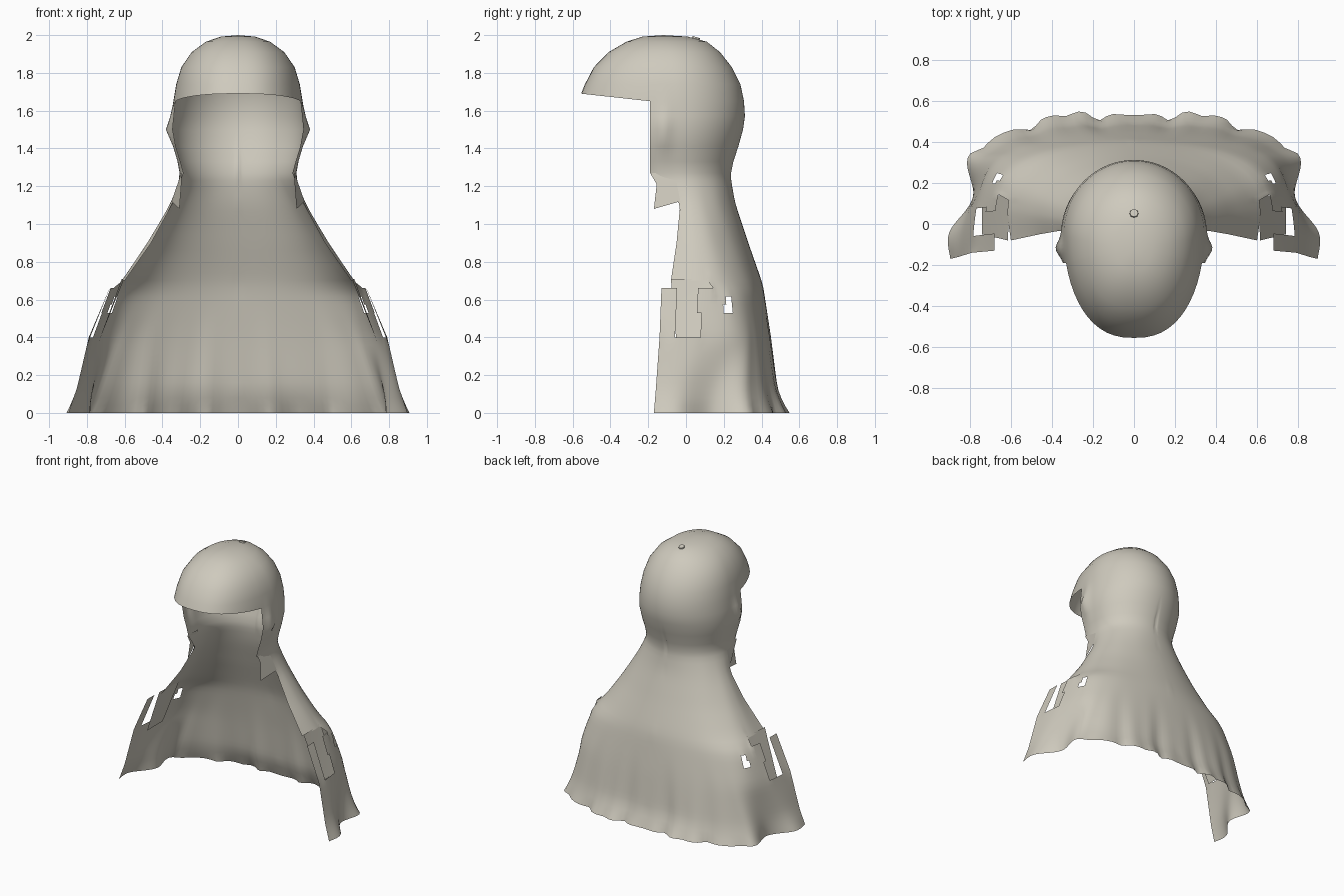
import bpy, bmesh, math

if "Cube" in bpy.data.objects:
    bpy.data.objects.remove(bpy.data.objects["Cube"])

cloth = bpy.data.materials.new("beige_cloth")
cloth.diffuse_color = (0.62, 0.59, 0.51, 1)
cloth.use_nodes = True
cloth.node_tree.nodes["Principled BSDF"].inputs["Base Color"].default_value = cloth.diffuse_color

SIDE, VISOR = 48, 12          # columns back-to-opening, then across the visor
RIM, EDGE_Y = 1.65, -0.19     # visor rim height, depth of the face opening

# hood rings: height, half width, back y, front y, y of the widest place
HOOD = [
    (2.00, 0.00, -0.12, -0.12, -0.12),
    (1.992, 0.09, 0.01, -0.23, -0.11),
    (1.965, 0.17, 0.11, -0.315, -0.10),
    (1.91, 0.245, 0.18, -0.41, -0.08),
    (1.83, 0.300, 0.243, -0.488, -0.07),
    (1.74, 0.327, 0.288, -0.535, -0.06),
    (1.65, 0.342, 0.307, -0.555, -0.05),
    (1.57, 0.350, 0.312, -0.555, -0.05),
    (1.50, 0.355, 0.302, -0.555, -0.05),
    (1.41, 0.340, 0.277, -0.555, -0.05),
    (1.33, 0.315, 0.242, -0.555, -0.05),
    (1.27, 0.298, 0.232, -0.555, -0.05),
]

# cape half sections from the back centre round to the front edge
CAPE = [
    (1.11, [(0, .26), (.15, .24), (.27, .18), (.335, .10), (.355, .03), (.345, -.03)]),
    (0.90, [(0, .33), (.18, .31), (.34, .25), (.45, .15), (.48, .05), (.46, -.05)]),
    (0.70, [(0, .40), (.22, .38), (.43, .32), (.57, .21), (.615, .08), (.60, -.08)]),
    (0.66, [(0, .41), (.24, .39), (.46, .34), (.61, .25), (.67, .10), (.68, -.13)]),
    (0.40, [(0, .45), (.28, .44), (.55, .38), (.70, .28), (.765, .09), (.79, -.14)]),
    (0.12, [(0, .485), (.26, .49), (.50, .45), (.745, .33), (.775, .14), (.845, -.03), (.855, -.16)]),
    (0.00, [(0, .53), (.27, .55), (.52, .49), (.80, .345), (.785, .13), (.90, -.04), (.895, -.17)]),
]


def finish(name, bm, smooth=50, mirror=True):
    bmesh.ops.remove_doubles(bm, verts=bm.verts, dist=0.0005)
    me = bpy.data.meshes.new(name)
    bm.to_mesh(me)
    bm.free()
    me.materials.append(cloth)
    ob = bpy.data.objects.new(name, me)
    bpy.context.collection.objects.link(ob)
    if mirror:
        ob.modifiers.new("mirror", 'MIRROR').merge_threshold = 0.001
    bpy.ops.object.select_all(action='DESELECT')
    bpy.context.view_layer.objects.active = ob
    ob.select_set(True)
    bpy.ops.object.shade_smooth_by_angle(angle=math.radians(smooth))
    return ob


def grid(rows, keep=lambda c: True):
    """Skin a list of point rows, keeping only the faces that pass the rule."""
    bm = bmesh.new()
    vs = [[bm.verts.new(p) for p in row] for row in rows]
    for i in range(len(rows) - 1):
        for j in range(min(len(rows[i]), len(rows[i + 1])) - 1):
            q = (vs[i][j], vs[i][j + 1], vs[i + 1][j + 1], vs[i + 1][j])
            c = sum((v.co for v in q), q[0].co * 0) / 4
            if keep(c):
                bm.faces.new(q)
    loose = [v for v in bm.verts if not v.link_faces]
    bmesh.ops.delete(bm, geom=loose, context='VERTS')
    return bm


def hood_ring(z, hw, yb, yf, yc):
    """Egg-shaped half ring; below the rim it stops at the face opening."""
    ref_yc, ref_yf = (-0.05, -0.555) if z >= RIM else (yc, yf)
    stop = math.pi / 2 + math.asin((ref_yc - EDGE_Y) / (ref_yc - ref_yf))
    angles = [stop * j / SIDE for j in range(SIDE + 1)]
    if z >= RIM:
        angles += [stop + (math.pi - stop) * j / VISOR for j in range(1, VISOR + 1)]
    pts = []
    for a in angles:
        c, s = math.cos(a), max(0, math.sin(a))
        y = yc + (yb - yc if c > 0 else yc - yf) * c
        x = hw * (s if c > 0 else s ** 0.82)
        # ear bulge beside the face
        x += 0.03 * math.exp(-((y + 0.12) / 0.045) ** 2 - ((z - 1.5) / 0.07) ** 2)
        lift = 0.04 * max(0, EDGE_Y - y) / 0.365 if z == RIM else 0
        pts.append((x, y, z + lift))
    return pts


def spline(pts, t):
    """Smooth curve through the section points, t from 0 to 1."""
    n = len(pts) - 1
    k = min(int(t * n), n - 1)
    f = t * n - k
    a, b, c, d = (pts[abs(k - 1)], pts[k], pts[k + 1], pts[min(k + 2, n)])
    if k == 0:
        a = (-a[0], a[1])
    return [0.5 * (2 * q + (r - p) * f + (2 * p - 5 * q + 4 * r - s) * f * f
                   + (3 * q - p - 3 * r + s) * f ** 3) for p, q, r, s in zip(a, b, c, d)]


def fold(x, y, z, t):
    """Hanging folds that deepen toward the hem."""
    w = max(0, 1 - z / 0.55) ** 1.3
    dent = sum(d * math.exp(-((t - c) / 0.028) ** 2)
               for c, d in ((.11, .06), (.21, .025), (.33, .06), (.46, .04)))
    return (x * (1 - w * dent * 0.5), y - w * dent * 0.8 * (1 - t), z)


def cape_cloth(c):
    """Arm slit, notch below it and a small tear."""
    if c.x < 0.5 or c.z > 0.70:
        return True
    slit = c.z > 0.66 and c.y < 0.13
    notch = c.z > 0.40 and -0.05 < c.y < 0.07
    tear = 0.51 < c.z < 0.60 and 0.205 < c.y < 0.24
    return not (slit or notch or tear)


# hood with projecting visor, running on into the cape
hood_rows = [hood_ring(*r) for r in HOOD]
rings = [hood_rows[-1]]
for z, pts in CAPE:
    rings.append([(*spline(pts, j / SIDE), z) for j in range(SIDE + 1)])
rows = []
for a, b in zip(rings, rings[1:]):
    steps = max(1, round((a[0][2] - b[0][2]) / 0.04))
    for s in range(steps):
        f = s / steps
        rows.append([[p + (q - p) * f for p, q in zip(u, v)] for u, v in zip(a, b)])
rows.append(rings[-1])
rows = [[fold(*p, j / SIDE) for j, p in enumerate(r)] for r in rows]
bm = grid(hood_rows + rows[1:], cape_cloth)
bmesh.ops.remove_doubles(bm, verts=bm.verts, dist=0.0005)
soft = [v for v in bm.verts if not v.is_boundary and 0.03 < v.co.z < 1.36]
for _ in range(4):
    bmesh.ops.smooth_vert(bm, verts=soft, factor=0.5, use_axis_x=True, use_axis_y=True)
finish("hooded_cape", bm)

# inner cloth hanging behind the arm slits
panel = []
for i in range(9):
    f = i / 8
    panel.append([(.615 + .125 * f - .012 * (1 - u) * (1 - f), .14 - u * (.22 - .03 * f),
                   .71 - .34 * f) for u in (0, .25, .5, .75, 1)])
finish("inner_sleeve", grid(panel))

# pointed collar tabs at the throat
bm = bmesh.new()
bm.faces.new([bm.verts.new(p) for p in (
    (.30, -.06, 1.27), (.30, -.19, 1.27), (.30, -.155, 1.21), (.31, -.17, 1.08), (.352, -.03, 1.12))])
finish("collar_tab", bm)

# small button on the crown
bm = bmesh.new()
bmesh.ops.create_cone(bm, cap_ends=True, segments=8, radius1=0.026, radius2=0.02, depth=0.03)
button = finish("crown_button", bm, 30, False)
button.location = (0, 0.05, 1.975)
button.rotation_euler = (-0.3, 0, 0)
